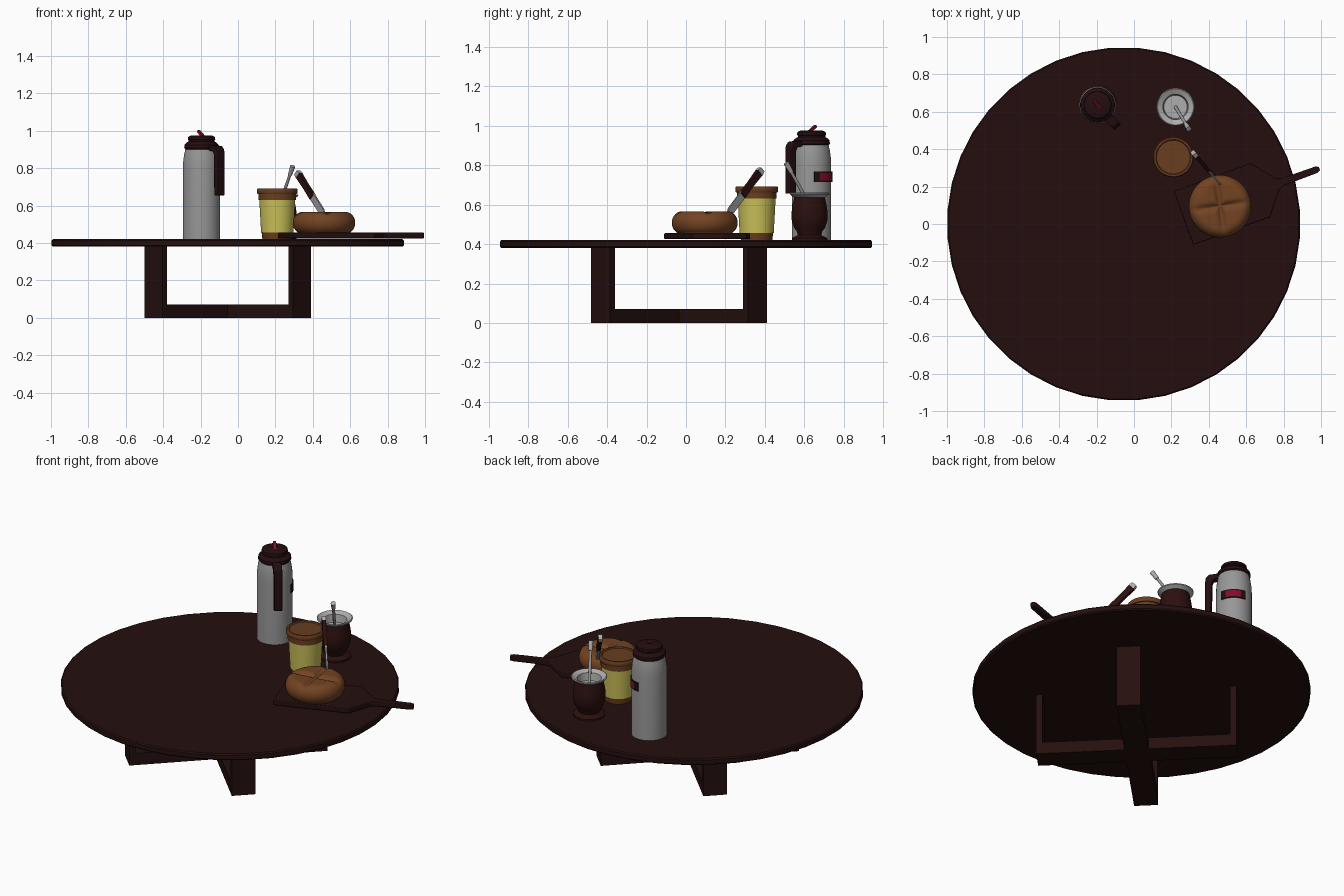
import bpy, bmesh, math
from mathutils import Vector, Matrix

if "Cube" in bpy.data.objects:
    bpy.data.objects.remove(bpy.data.objects["Cube"])


def material(name, rgb):
    m = bpy.data.materials.new(name)
    m.diffuse_color = (*rgb, 1)
    m.use_nodes = True
    m.node_tree.nodes["Principled BSDF"].inputs["Base Color"].default_value = m.diffuse_color
    return m


WOOD = material("dark wood", (0.018, 0.0048, 0.0045))
PLASTIC = material("dark plastic", (0.017, 0.004, 0.005))
GOURD = material("gourd brown", (0.024, 0.005, 0.0045))
STEEL = material("brushed steel", (0.31, 0.31, 0.31))
SILVER = material("bright silver", (0.42, 0.42, 0.42))
RED = material("red", (0.23, 0.004, 0.022))
YELLOW = material("yellow", (0.60, 0.53, 0.10))
CARAMEL = material("caramel brown", (0.14, 0.047, 0.014))
CRUST = material("bread crust", (0.17, 0.056, 0.016))


def finish(name, bm, mats, smooth=None, bevel=0):
    bmesh.ops.recalc_face_normals(bm, faces=bm.faces)
    me = bpy.data.meshes.new(name)
    bm.to_mesh(me)
    bm.free()
    for m in mats:
        me.materials.append(m)
    ob = bpy.data.objects.new(name, me)
    bpy.context.collection.objects.link(ob)
    if bevel:
        mod = ob.modifiers.new("bevel", 'BEVEL')
        mod.width, mod.segments = bevel, 2
    if smooth:
        bpy.ops.object.select_all(action='DESELECT')
        ob.select_set(True)
        bpy.context.view_layer.objects.active = ob
        bpy.ops.object.shade_smooth_by_angle(angle=math.radians(smooth))
    return ob


def lathe(name, center, profile, mat, n=32, smooth=40, shape=None):
    """Revolve (radius, z) points about a vertical axis; radius 0 closes an end."""
    bm = bmesh.new()
    rings = []
    for r, z in profile:
        count = 1 if r == 0 else n
        ring = []
        for i in range(count):
            a = 2 * math.pi * (i + 0.5) / n
            p = Vector((r * math.cos(a), r * math.sin(a), z))
            if shape:
                p = shape(p)
            ring.append(bm.verts.new(p + Vector((*center, 0))))
        rings.append(ring)
    for a, b in zip(rings, rings[1:]):
        for i in range(n):
            j = (i + 1) % n
            quad = [a[i % len(a)], a[j % len(a)], b[j % len(b)], b[i % len(b)]]
            bm.faces.new(list(dict.fromkeys(quad)))
    return finish(name, bm, [mat], smooth)


def prism(name, outline, depth, matrix, mat, bevel=0):
    """Extrude a 2D outline along its local z, then place it."""
    bm = bmesh.new()
    face = bm.faces.new([bm.verts.new((x, y, 0)) for x, y in outline])
    ext = bmesh.ops.extrude_face_region(bm, geom=[face])
    verts = [v for v in ext["geom"] if isinstance(v, bmesh.types.BMVert)]
    bmesh.ops.translate(bm, verts=verts, vec=(0, 0, depth))
    bm.transform(matrix)
    return finish(name, bm, [mat], 30 if bevel else None, bevel)


def frame(origin, x, y, z):
    m = Matrix((x, y, z)).transposed().to_4x4()
    m.translation = origin
    return m


def rod(name, a, b, r1, r2, mat, n=12):
    a, b = Vector(a), Vector(b)
    bm = bmesh.new()
    bmesh.ops.create_cone(bm, cap_ends=True, segments=n, radius1=r1, radius2=r2, depth=(b - a).length)
    bm.transform(Matrix.Translation((a + b) / 2) @ (b - a).to_track_quat('Z', 'Y').to_matrix().to_4x4())
    return finish(name, bm, [mat], 40)


UP = Vector((0, 0, 1))

# Round table top
lathe("table_top", (-0.055, 0), [(0, 0.38), (0.938, 0.38), (0.945, 0.387), (0.945, 0.413),
                                 (0.938, 0.42), (0, 0.42)], WOOD, n=40, smooth=30)

# Two crossed U frames
L, T, W = 0.562, 0.036, 0.135
u_shape = [(-L, 0), (L, 0), (L, 0.38), (L - T, 0.38), (L - T, 0.072),
           (T - L, 0.072), (T - L, 0.38), (-L, 0.38)]
for k, deg in enumerate((45, 135)):
    a = math.radians(deg)
    along = Vector((math.cos(a), math.sin(a), 0))
    side = along.cross(UP)
    prism("leg_frame_%d" % (k + 1), u_shape, W,
          frame(Vector((-0.055, -0.036, 0)) - side * W / 2, along, UP, side), WOOD)

# Vacuum flask: body, lid, lever
FC = (-0.195, 0.636)
lathe("flask_body", FC, [(0, 0.42), (0.1, 0.42), (0.1, 0.80), (0.098, 0.84), (0.093, 0.875),
                         (0.086, 0.905), (0, 0.905)], STEEL)
lathe("flask_lid", FC, [(0, 0.90), (0.086, 0.90), (0.093, 0.908), (0.092, 0.925), (0.078, 0.938),
                        (0.070, 0.942), (0.070, 0.95), (0.074, 0.953), (0.072, 0.967),
                        (0.058, 0.974), (0, 0.974)], PLASTIC)
a, b = Vector((-0.182, 0.62, 0.965)), Vector((-0.211, 0.657, 0.998))
d = (b - a).normalized()
s = d.cross(UP).normalized()
prism("flask_lever", [(-.009, -.006), (.009, -.006), (.009, .006), (-.009, .006)],
      (b - a).length, frame(a, s, d.cross(s), d), RED)

# Flask handle
out = Vector((0.67, -0.742, 0)).normalized()
side = out.cross(UP)
prism("flask_handle", [(.075, .925), (.14, .918), (.156, .90), (.16, .87), (.16, .655),
                       (.126, .655), (.124, .87), (.115, .89), (.075, .895)], 0.048,
      frame(Vector((*FC, 0)) - side * 0.024, out, UP, side), PLASTIC, 0.004)

# Curved flask label: red centre in a dark border
bm = bmesh.new()
zs = (0.715, 0.722, 0.760, 0.767)
cols = [[bm.verts.new((FC[0] + 0.106 * math.cos(t), FC[1] + 0.106 * math.sin(t), z)) for z in zs]
        for t in (math.radians(8 + 8 * i) for i in range(11))]
for i in range(10):
    for j in range(3):
        f = bm.faces.new((cols[i][j], cols[i + 1][j], cols[i + 1][j + 1], cols[i][j + 1]))
        f.material_index = 1 if 2 <= i < 8 and j == 1 else 0
label = finish("flask_label", bm, [PLASTIC, RED])
sol = label.modifiers.new("thickness", 'SOLIDIFY')
sol.thickness, sol.offset = 0.008, -1

# Spread tub: foot, yellow wall, collar, lid
TC = (0.21, 0.358)
lathe("tub_foot", TC, [(0, 0.42), (0.08, 0.42), (0.084, 0.457), (0, 0.457)], CARAMEL)
lathe("tub_wall", TC, [(0, 0.455), (0.087, 0.455), (0.097, 0.64), (0, 0.64)], YELLOW)
lathe("tub_collar", TC, [(0, 0.63), (0.1, 0.63), (0.1, 0.667), (0, 0.667)], CARAMEL)
lathe("tub_lid", TC, [(0, 0.662), (0.106, 0.662), (0.109, 0.668), (0.109, 0.686), (0.104, 0.692),
                      (0.094, 0.692), (0.09, 0.686), (0, 0.686)], CARAMEL)

# Gourd cup with flared metal rim and cavity
GC = (0.222, 0.626)
lathe("gourd_body", GC, [(0, 0.42), (0.09, 0.42), (0.09, 0.43), (0.06, 0.445), (0.064, 0.462),
                         (0.08, 0.485), (0.092, 0.525), (0.092, 0.56), (0.086, 0.60),
                         (0.076, 0.645)], GOURD)
lathe("gourd_rim", GC, [(0.077, 0.635), (0.1, 0.651), (0.101, 0.657), (0.096, 0.66), (0.068, 0.646),
                        (0.062, 0.60), (0, 0.60)], SILVER)

# Drinking straw with a wider mouthpiece
p0, p1 = Vector((0.222, 0.625, 0.60)), Vector((0.293, 0.508, 0.81))
rod("straw_tube", p0, p1, 0.009, 0.008, STEEL)
rod("straw_mouthpiece", p0.lerp(p1, 0.78), p1, 0.011, 0.014, SILVER)

# Cutting board with tapered neck and handle
u = Vector((0.94, 0.342, 0)).normalized()
v = UP.cross(u)
half = [(0, .153), (.436, .153), (.535, .03), (.565, .02), (.755, .018), (.773, .010)]
prism("cutting_board", half + [(x, -y) for x, y in reversed(half)], 0.03,
      frame(Vector((0.265, 0.032, 0.425)), u, v, UP), WOOD, 0.004)


# Round loaf with a cross scored in its crust
def score(p):
    c, s = math.cos(0.15), math.sin(0.15)
    x, y = c * p.x + s * p.y, c * p.y - s * p.x
    r = math.hypot(x, y)
    if p.z > 0.49:
        depth = 0.018 * max(0, 1 - (r / 0.16) ** 4)
        p.z -= depth * max(math.exp(-(x / 0.016) ** 2), math.exp(-(y / 0.016) ** 2))
    return p


loaf = [(0, 0.453), (0.07, 0.453), (0.14, 0.455)]
for i in range(19):
    t = math.radians(-60 + 150 * i / 18)
    loaf.append((0.115 + 0.052 * math.cos(t), 0.508 + 0.058 * math.sin(t)))
loaf += [(r, 0.566) for r in (0.10, 0.085, 0.07, 0.055, 0.04, 0.025, 0.012, 0)]
lathe("bread_loaf", (0.46, 0.095), loaf, CRUST, n=64, smooth=60, shape=score)

# Knife standing in the loaf: blade, handle, end cap
butt, tip = Vector((0.318, 0.38, 0.775)), Vector((0.472, 0.198, 0.53))
d = (tip - butt).normalized()
flat = d.cross(UP).normalized()
wide = flat.cross(d)


def knife_part(name, outline, thick, mat):
    prism(name, outline, thick, frame(butt - flat * thick / 2, d, wide, flat), mat)


knife_part("knife_blade", [(.17, -.02), (.17, .02), (.29, .02), (.34, -.005), (.32, -.02)], 0.01, STEEL)
knife_part("knife_handle", [(.018, -.019), (.018, .019), (.10, .016), (.18, .018), (.18, -.018), (.10, -.016)],
           0.022, GOURD)
knife_part("knife_cap", [(-.004, -.015), (-.004, .015), (.02, .02), (.02, -.02)], 0.024, SILVER)
